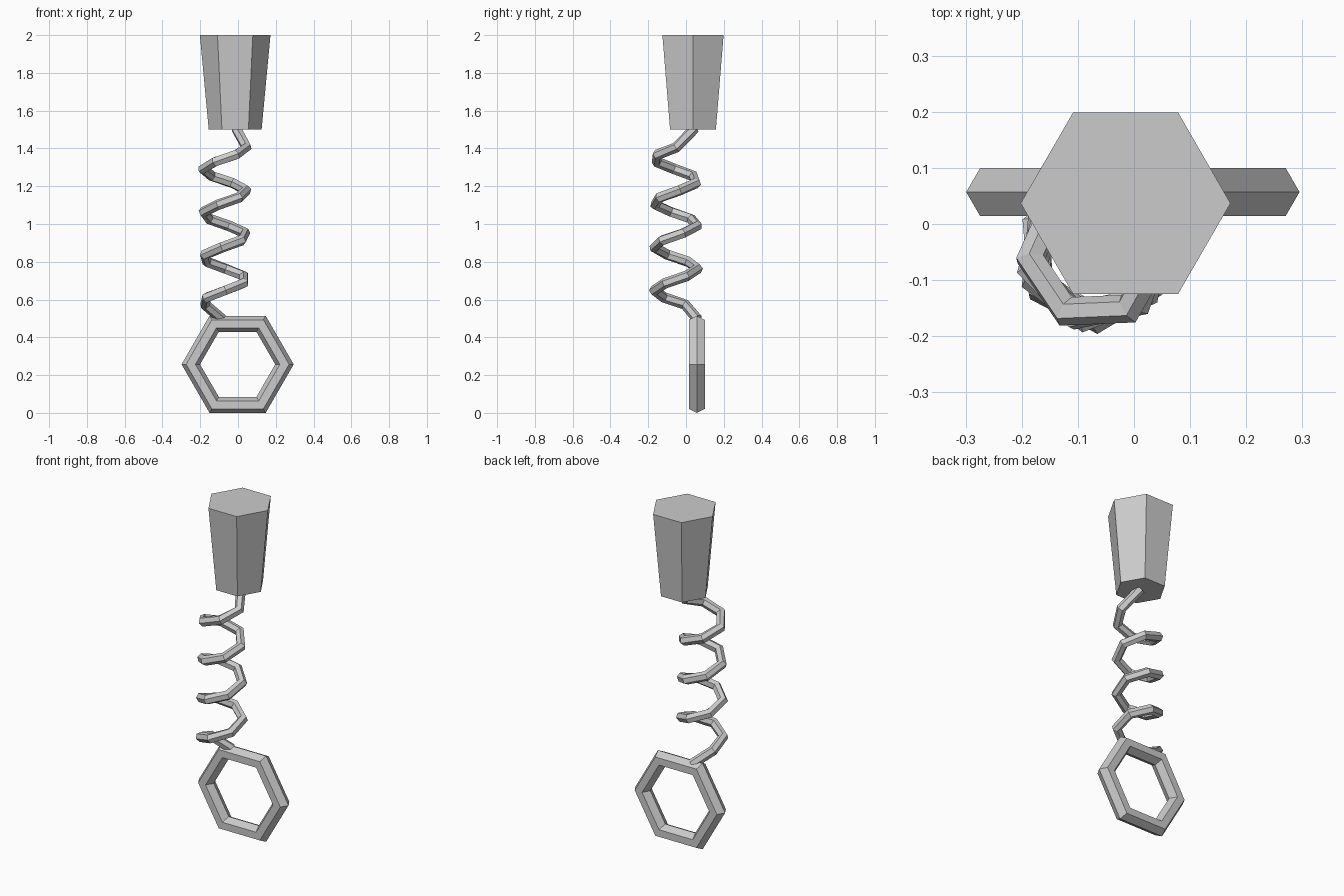
import bpy
from math import radians, cos, sin

if "Cube" in bpy.data.objects:
    bpy.data.objects.remove(bpy.data.objects["Cube"])

# Tapered six-sided handle, wider at the top
bpy.ops.mesh.primitive_cone_add(vertices=6, radius1=0.14, radius2=0.187, depth=0.5,
                                location=(-0.015, 0.037, 1.75),
                                rotation=(0, 0, radians(90)))
bpy.context.object.name = "handle"

# Upright hexagonal ring with a hexagonal section
bpy.ops.mesh.primitive_torus_add(major_segments=6, minor_segments=6,
                                 major_radius=0.248, minor_radius=0.049,
                                 location=(-0.002, 0.057, 0.257),
                                 rotation=(radians(90), 0, 0))
bpy.context.object.name = "ring"

# Coil winding down from handle to ring, slightly under 60 degrees per step
CX, CY, RADIUS = -0.07, -0.053, 0.115
STEP, DROP = radians(-58.4), 0.0378


def coil_point(k, z=None):
    a = k * STEP
    return (CX + RADIUS * cos(a), CY + RADIUS * sin(a),
            1.405 - DROP * k if z is None else z)


points = [coil_point(-1, 1.505)]
points += [coil_point(k) for k in range(23)]
points.append(coil_point(23, 0.495))

curve = bpy.data.curves.new("spring", "CURVE")
curve.dimensions = "3D"
curve.bevel_depth = 0.028
curve.bevel_resolution = 1
curve.use_fill_caps = True
spline = curve.splines.new("POLY")
spline.points.add(len(points) - 1)
for p, co in zip(spline.points, points):
    p.co = (*co, 1)
spline.use_smooth = False
spring = bpy.data.objects.new("spring", curve)
bpy.context.collection.objects.link(spring)

# Turn the coil into a flat-faced mesh
bpy.ops.object.select_all(action="DESELECT")
spring.select_set(True)
bpy.context.view_layer.objects.active = spring
bpy.ops.object.convert(target="MESH")
bpy.ops.object.shade_flat()
